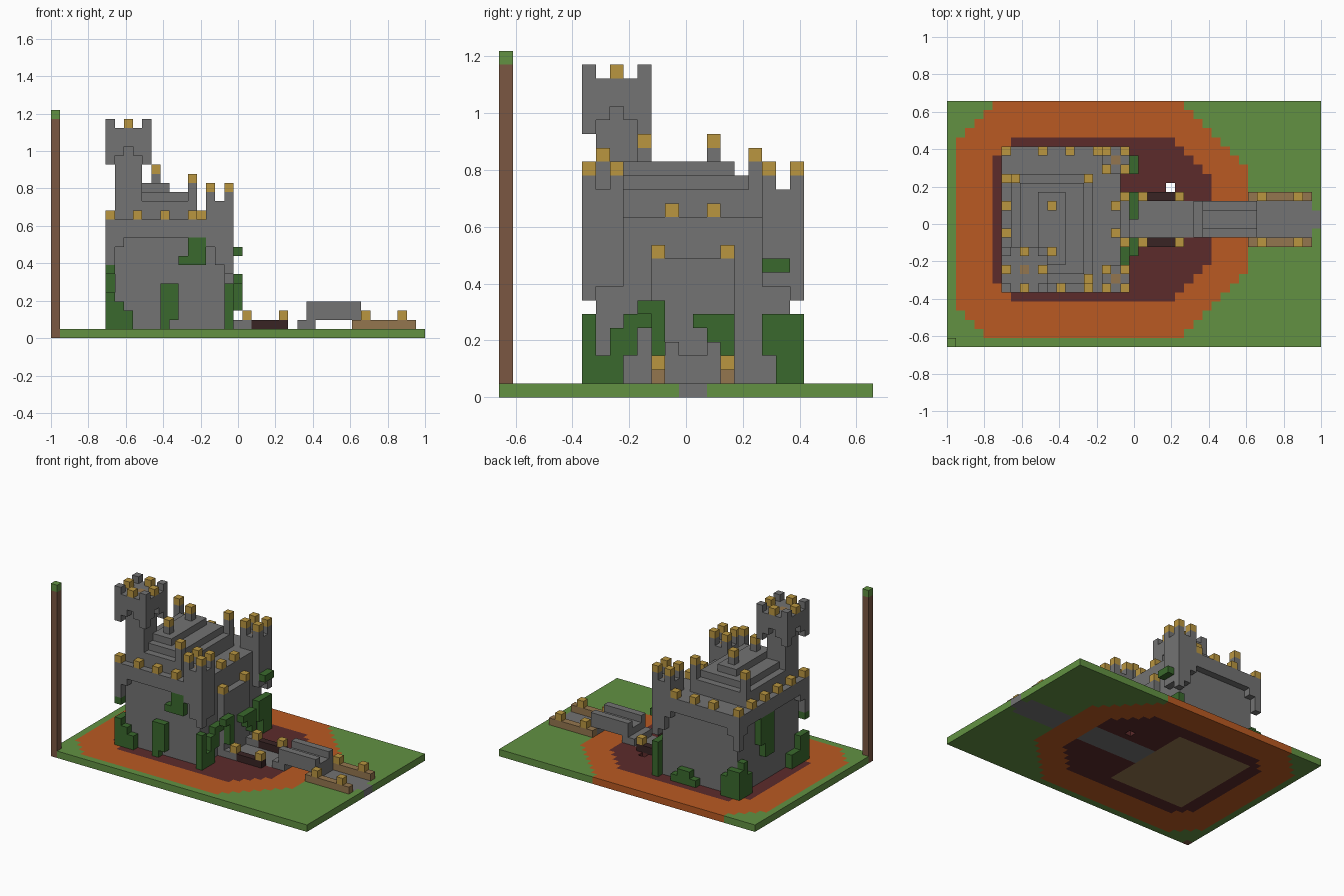
import bpy
import bmesh
from mathutils import Vector

default_cube = bpy.data.objects.get("Cube")
if default_cube:
    bpy.data.objects.remove(default_cube, do_unlink=True)

# Block size and overall grid
LENGTH, WIDTH = 41, 27
UNIT = 2 / LENGTH
ORIGIN = Vector((-LENGTH / 2, -WIDTH / 2, 0))


def linear(channel):
    c = channel / 255
    return c / 12.92 if c <= 0.04045 else ((c + 0.055) / 1.055) ** 2.4


def make_material(name, hex_colour):
    mat = bpy.data.materials.new(name)
    colour = [linear(v) for v in bytes.fromhex(hex_colour)] + [1]
    mat.diffuse_color = colour
    mat.use_nodes = True
    shader = mat.node_tree.nodes["Principled BSDF"]
    shader.inputs["Base Color"].default_value = colour
    shader.inputs["Roughness"].default_value = 0.9
    return mat


materials = {
    "stone": make_material("stone grey", "737373"),
    "gold": make_material("gold", "BA9640"),
    "grass": make_material("grass green", "629142"),
    "ivy": make_material("ivy green", "3A692D"),
    "clay": make_material("orange clay", "BA5A22"),
    "lava": make_material("dark maroon", "5C2B2B"),
    "dark": make_material("dark wood", "382424"),
    "tan": make_material("tan wood", "94764E"),
    "pole": make_material("pole brown", "7B5742"),
}

cells = {}  # grid position -> (part, colour)


def fill(part, colour, xs, ys, zs):
    """Fill an inclusive range of blocks; a single number means one layer."""
    spans = [(s, s) if isinstance(s, int) else s for s in (xs, ys, zs)]
    rx, ry, rz = (range(a, b + 1) for a, b in spans)
    for x in rx:
        for y in ry:
            for z in rz:
                cells[x, y, z] = (part, colour)


def merlon(part, x, y, z, post=0):
    """Gold cap, optionally on a stone post."""
    if post:
        fill(part, "stone", x, y, (z - post, z - 1))
    fill(part, "gold", x, y, z)


def mirror(y):
    return WIDTH - y


# Ground: grass, orange octagon, maroon moat
def in_octagon(x, y, west, east, south, north, cut_sw, cut_nw, cut_ne, cut_se):
    return (west <= x <= east and south <= y <= north and x + y >= cut_sw
            and y - x <= cut_nw and x + y <= cut_ne and x - y <= cut_se)


for x in range(LENGTH):
    for y in range(WIDTH):
        colour = "grass"
        if in_octagon(x, y, 1, 32, 1, WIDTH, 5, 21, 51, 24):
            colour = "clay"
        if in_octagon(x, y, 5, 28, 5, 22, 12, 15, 46, 19):
            colour = "lava"
        fill("ground", colour, x, y, 0)
fill("ground", "tan", (7, 18), (7, 20), 0)
del cells[24, 17, 0]

# Paved path on both sides of the bridge
fill("path", "stone", (19, 28), (12, 15), 0)
fill("path", "stone", (33, 39), (12, 15), 0)
fill("path", "stone", 40, (13, 14), 0)

# Corner pole
fill("pole", "pole", 0, 0, (0, 23))
fill("pole", "grass", 0, 0, 24)

# Main walls with overhanging walkway
fill("main_walls", "stone", (7, 18), (7, 20), (1, 12))
fill("walkway", "stone", 6, (6, 21), (11, 12))
for y in (6, 21):
    fill("walkway", "stone", (6, 18), y, (11, 12))
    # Stepped corner brackets
    fill("walkway", "stone", 6, y, (8, 10))
    fill("walkway", "stone", 7, y, 10)
    fill("walkway", "stone", 6, 7 if y == 6 else 20, 10)
for x in (6, 9, 12, 15):
    merlon("walkway_merlons", x, 6, 13)
for x in (6, 10, 13, 16):
    merlon("walkway_merlons", x, 21, 13)
for y in (9, 12, 15, 18):
    merlon("walkway_merlons", 6, y, 13)
for y in (12, 15):
    merlon("walkway_merlons", 18, y, 13)

# Upper keep with stepped roof
fill("upper_keep", "stone", (7, 15), (7, 18), (13, 14))
fill("keep_roof", "stone", (8, 14), (8, 17), 15)
fill("keep_roof", "stone", (10, 12), (9, 16), 16)
for x in (7, 15):
    for y in (7, 18):
        merlon("keep_merlons", x, y, 17, post=2)
for y in (10, 15):
    merlon("keep_merlons", 11, y, 18, post=1)

# Tall corner tower with flared crown
fill("tower", "stone", (7, 9), (7, 9), (13, 20))
fill("tower_crown", "stone", (6, 10), (6, 10), (21, 22))
for x in (6, 10):
    for y in (6, 10):
        fill("tower_crown", "stone", x, y, (19, 23))
        fill("tower_crown", "stone", 7 if x == 6 else 9, y, 20)
        fill("tower_crown", "stone", x, 7 if y == 6 else 9, 20)
    merlon("tower_merlons", x, 8, 23)
    merlon("tower_merlons", 8, x, 23)
fill("tower_hatch", "tan", 8, 8, 22)

# Two gate turrets
for y in (6, 19):
    fill("gate_turret", "stone", (17, 19), (y, y + 2), (10, 14))
    outer = y if y == 6 else y + 2
    fill("gate_turret", "stone", 19, (y, y + 2), (8, 9))
    fill("gate_turret", "stone", (18, 19), outer, (8, 9))
    fill("gate_turret", "stone", 19, outer, 7)
    fill("turret_hatch", "tan", 18, y + 1, 14)
    for x in (17, 19):
        for side in (y, y + 2):
            merlon("turret_merlons", x, side, 16, post=1)

# Projecting gatehouse
fill("gatehouse", "stone", 19, (11, 16), (1, 9))

for y in (11, mirror(11)):
    merlon("gatehouse_merlons", 19, y, 10)
    # Low walls beside the near path
    fill("moat_rail", "stone", (20, 21), y, 1)
    fill("moat_rail", "dark", (22, 25), y, 1)
    # Wooden rails beyond the bridge
    fill("road_rail", "tan", (33, 39), y, 1)
    for x in (21, 25, 34, 38):
        merlon("rail_caps", x, y, 2)

# Raised bridge with side walls
fill("bridge", "stone", (27, 28), (12, 15), 1)
fill("bridge", "stone", (28, 33), (12, 15), 2)
fill("bridge", "stone", 33, (12, 15), 1)
for y in (12, 15):
    fill("bridge", "stone", (28, 33), y, 3)


# Ivy: columns of blocks climbing the walls
def ivy(x, y, zs):
    fill("ivy", "ivy", x, y, zs)


# Front wall
ivy(6, 6, (1, 4))
ivy(7, 6, (1, 3))
ivy(8, 6, (1, 2))
ivy(12, 6, (1, 5))
ivy(13, 6, (2, 5))
ivy(14, 6, 8)
ivy((15, 16), 6, (8, 10))
ivy(6, 6, 7)
# Gate side
ivy(19, 6, (1, 5))
ivy(19, (7, 8), (1, 2))
ivy(19, (8, 9), (3, 4))
ivy(19, (9, 10), 5)
ivy(20, (10, 11), 6)
ivy(20, 11, (3, 5))
ivy(20, (14, 15), 5)
ivy(20, 16, (3, 5))
ivy(20, 15, 4)
ivy(19, (19, 20), (3, 5))
ivy(19, (20, 21), (1, 2))
ivy(19, 21, (3, 5))
ivy(20, (19, 20), 9)
# Back wall
ivy((13, 16), 21, 1)
ivy((14, 15), 21, 2)
ivy((6, 7), 21, (1, 4))
ivy(8, 21, (1, 3))
# West wall
ivy(6, 20, (1, 5))
ivy(6, 19, (1, 3))
ivy(6, (14, 15), (5, 10))
ivy(6, 16, (7, 10))
ivy(6, (8, 9), (1, 2))
ivy(6, 7, (1, 4))


# Build each part from the exposed faces of its blocks
def face_corners(cell, axis, sign):
    a, b = (axis + 1) % 3, (axis + 2) % 3
    loop = [(0, 0), (1, 0), (1, 1), (0, 1)]
    for u, v in loop if sign > 0 else reversed(loop):
        corner = Vector(cell)
        corner[axis] += sign > 0
        corner[a] += u
        corner[b] += v
        yield (corner + ORIGIN) * UNIT


def build_part(part):
    bm = bmesh.new()
    colours = []
    for cell, (owner, colour) in cells.items():
        if owner != part:
            continue
        if colour not in colours:
            colours.append(colour)
        for axis in range(3):
            for sign in (-1, 1):
                beside = list(cell)
                beside[axis] += sign
                if tuple(beside) in cells:
                    continue
                face = bm.faces.new([bm.verts.new(c) for c in face_corners(cell, axis, sign)])
                face.material_index = colours.index(colour)
    bmesh.ops.remove_doubles(bm, verts=bm.verts, dist=UNIT / 100)
    mesh = bpy.data.meshes.new(part)
    bm.to_mesh(mesh)
    bm.free()
    for colour in colours:
        mesh.materials.append(materials[colour])
    bpy.context.collection.objects.link(bpy.data.objects.new(part, mesh))


for part in dict.fromkeys(owner for owner, colour in cells.values()):
    build_part(part)
